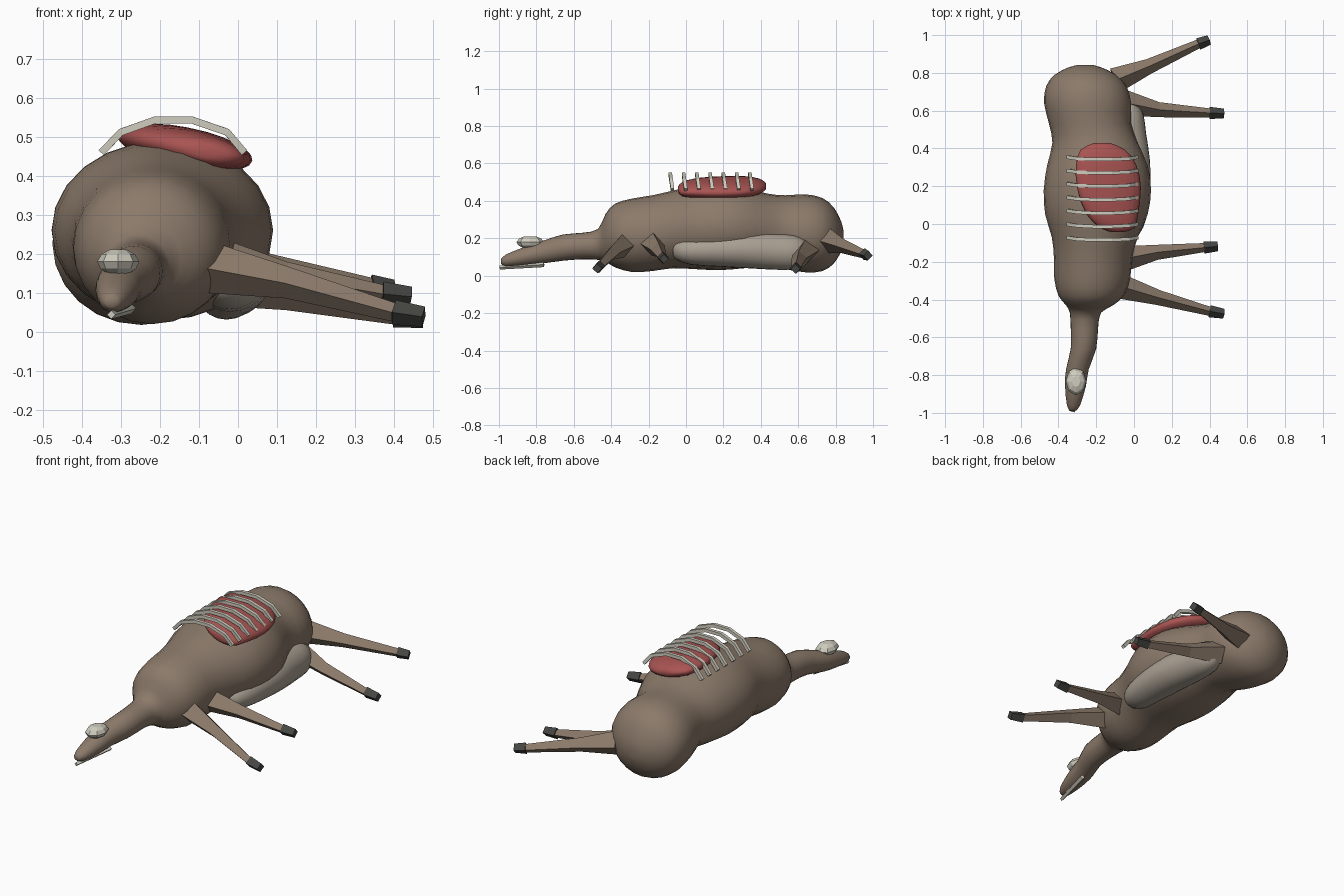
import bpy, bmesh, math
from mathutils import Vector


def material(name, rgb):
    m = bpy.data.materials.new(name)
    m.diffuse_color = (*rgb, 1)
    return m


HIDE = material("hide", (0.26, 0.195, 0.145))
FLESH = material("flesh", (0.40, 0.09, 0.085))
PALE = material("pale_belly", (0.40, 0.35, 0.29))
BONE = material("bone", (0.63, 0.61, 0.52))
HORN = material("hoof", (0.06, 0.06, 0.055))


def skin(name, rings, mat, smooth=False):
    """Join equal-sized rings of points into a closed skin."""
    bm = bmesh.new()
    loops = [[bm.verts.new(p) for p in r] for r in rings]
    n = len(loops[0])
    for a, b in zip(loops, loops[1:]):
        for i in range(n):
            bm.faces.new((a[i], a[(i + 1) % n], b[(i + 1) % n], b[i]))
    bm.faces.new(loops[0])
    bm.faces.new(loops[-1])
    bmesh.ops.recalc_face_normals(bm, faces=bm.faces)
    for f in bm.faces:
        f.smooth = smooth
    me = bpy.data.meshes.new(name)
    bm.to_mesh(me)
    bm.free()
    me.materials.append(mat)
    ob = bpy.data.objects.new(name, me)
    bpy.context.collection.objects.link(ob)
    return ob


def loft(name, stations, mat, n=24, steps=2):
    """Smooth body from stations (y, x min, x max, z min, z max)."""
    dense = []
    for i in range(len(stations) - 1):
        a, b = stations[i], stations[i + 1]
        p = stations[max(i - 1, 0)]
        q = stations[min(i + 2, len(stations) - 1)]
        for s in range(steps):
            t = s / steps
            dense.append([0.5 * (2 * B + (C - A) * t + (2 * A - 5 * B + 4 * C - D) * t * t
                                 + (3 * B - A - 3 * C + D) * t ** 3)
                          for A, B, C, D in zip(p, a, b, q)])
    dense.append(stations[-1])
    rings = []
    for y, x0, x1, z0, z1 in dense:
        rings.append([((x0 + x1) / 2 + (x1 - x0) / 2 * math.cos(k * math.tau / n), y,
                       (z0 + z1) / 2 + (z1 - z0) / 2 * math.sin(k * math.tau / n))
                      for k in range(n)])
    return skin(name, rings, mat, True)


def tube(name, path, radii, mat, n=4, side=None, phase=0.0):
    """Flat-sided tube along a path."""
    pts = [Vector(p) for p in path]
    rings = []
    for i, p in enumerate(pts):
        d = (pts[min(i + 1, len(pts) - 1)] - pts[max(i - 1, 0)]).normalized()
        u = Vector(side) if side else d.cross(Vector((0, 0, 1)))
        u = (u - d * u.dot(d)).normalized()
        v = u.cross(d)
        rings.append([p + radii[i] * (u * math.cos(phase + k * math.tau / n)
                                      + v * math.sin(phase + k * math.tau / n))
                      for k in range(n)])
    return skin(name, rings, mat)


# carcass: head, neck, chest, barrel and rump in one skin
loft("carcass", [
    (-0.99, -0.340, -0.310, 0.065, 0.090),
    (-0.96, -0.355, -0.285, 0.050, 0.115),
    (-0.86, -0.365, -0.255, 0.055, 0.155),
    (-0.77, -0.360, -0.240, 0.065, 0.185),
    (-0.66, -0.335, -0.200, 0.080, 0.220),
    (-0.55, -0.335, -0.190, 0.088, 0.230),
    (-0.47, -0.340, -0.175, 0.085, 0.250),
    (-0.43, -0.360, -0.110, 0.075, 0.330),
    (-0.38, -0.400, -0.055, 0.045, 0.385),
    (-0.29, -0.422, -0.020, 0.020, 0.412),
    (-0.18, -0.424, -0.010, 0.025, 0.430),
    (-0.07, -0.435, 0.020, 0.040, 0.455),
    (0.05, -0.470, 0.072, 0.035, 0.480),
    (0.18, -0.478, 0.090, 0.030, 0.490),
    (0.31, -0.460, 0.072, 0.040, 0.475),
    (0.43, -0.432, 0.020, 0.055, 0.440),
    (0.53, -0.450, -0.015, 0.035, 0.430),
    (0.64, -0.476, -0.015, 0.018, 0.435),
    (0.73, -0.465, -0.040, 0.025, 0.415),
    (0.79, -0.420, -0.095, 0.065, 0.365),
    (0.83, -0.345, -0.175, 0.130, 0.290),
    (0.843, -0.290, -0.225, 0.180, 0.235)], HIDE)

# pale swollen belly
loft("belly", [
    (-0.07, -0.050, -0.010, 0.115, 0.155),
    (-0.05, -0.085, 0.030, 0.085, 0.185),
    (0.03, -0.110, 0.065, 0.058, 0.210),
    (0.18, -0.120, 0.085, 0.048, 0.228),
    (0.33, -0.120, 0.085, 0.040, 0.235),
    (0.48, -0.120, 0.064, 0.032, 0.225),
    (0.58, -0.110, 0.050, 0.035, 0.215),
    (0.64, -0.080, 0.020, 0.060, 0.185),
    (0.66, -0.050, -0.010, 0.100, 0.145)], PALE)

# exposed flesh in the open flank
flesh = loft("flank_flesh", [
    (-0.235, 0.020, 0.080, -0.015, 0.015),
    (-0.215, -0.040, 0.140, -0.033, 0.033),
    (-0.14, -0.120, 0.160, -0.047, 0.047),
    (0.00, -0.170, 0.175, -0.052, 0.052),
    (0.12, -0.175, 0.150, -0.050, 0.050),
    (0.20, -0.150, 0.090, -0.035, 0.035),
    (0.235, -0.080, 0.010, -0.014, 0.014)], FLESH)
flesh.location = (-0.135, 0.193, 0.472)
flesh.rotation_euler = (0, math.radians(11), 0)

# bare ribs
arc = [(-0.350, 0.460), (-0.300, 0.512), (-0.213, 0.543),
       (-0.118, 0.543), (-0.028, 0.512), (0.016, 0.460)]
for r in range(7):
    y = -0.072 + 0.071 * r
    tube(f"rib_{r + 1}", [(x, y - 0.15 * (z - 0.46), z) for x, z in arc],
         [0.013] * 6, BONE, side=(0, 1, 0), phase=math.pi / 4)

# bare skull cap and jaw bone
skin("skull_cap", [[(-0.307 + 0.054 * s * math.sin(k * math.tau / 8),
                     -0.833 + 0.074 * s * math.cos(k * math.tau / 8), z) for k in range(8)]
                   for z, s in ((0.147, 0.45), (0.162, 0.85), (0.180, 1), (0.199, 0.8), (0.211, 0.4))], BONE)
tube("jaw_bone", [(-0.325, -0.995, 0.044), (-0.275, -0.76, 0.060)], [0.011, 0.014], BONE)

# legs: root, knee, ankle, hoof end
legs = {
    "front_leg_lower": [(-0.09, -0.325, 0.168), (0.13, -0.39, 0.125), (0.40, -0.462, 0.050), (0.476, -0.475, 0.039)],
    "front_leg_upper": [(-0.06, -0.185, 0.175), (0.12, -0.15, 0.140), (0.37, -0.125, 0.097), (0.443, -0.118, 0.090)],
    "hind_leg_lower": [(-0.06, 0.645, 0.135), (0.13, 0.605, 0.095), (0.40, 0.588, 0.043), (0.476, 0.585, 0.036)],
    "hind_leg_upper": [(-0.10, 0.760, 0.190), (0.08, 0.835, 0.160), (0.34, 0.953, 0.115), (0.398, 0.974, 0.108)],
}
for name, (root, knee, ankle, tip) in legs.items():
    tube(name, [root, knee, ankle], [0.068, 0.040, 0.024], HIDE)
    tube(name.replace("leg", "hoof"), [ankle, tip], [0.032, 0.026], HORN)
